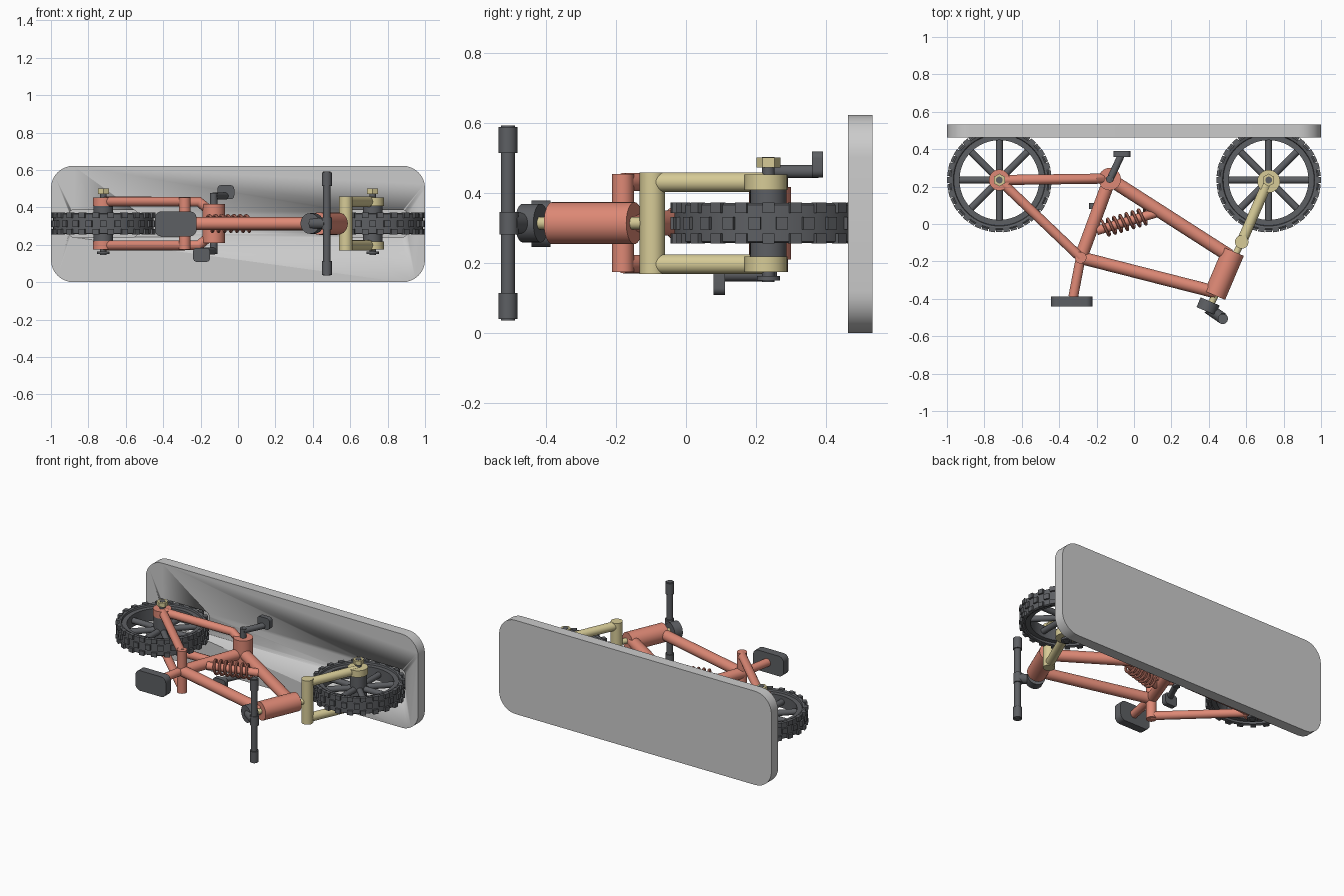
import bpy, bmesh
from math import cos, sin, pi, radians
from mathutils import Vector, Matrix

if "Cube" in bpy.data.objects:
    bpy.data.objects.remove(bpy.data.objects["Cube"])

M = 0.3135  # mid plane of the bicycle


def material(name, col):
    m = bpy.data.materials.new(name)
    m.diffuse_color = (*col, 1)
    m.use_nodes = True
    m.node_tree.nodes["Principled BSDF"].inputs["Base Color"].default_value = m.diffuse_color
    return m


coral = material("coral", (0.73, 0.25, 0.18))
cream = material("cream", (0.68, 0.6, 0.31))
dark = material("dark_grey", (0.11, 0.115, 0.125))


def finish(name, bm, mat=None):
    bmesh.ops.recalc_face_normals(bm, faces=bm.faces[:])
    me = bpy.data.meshes.new(name)
    bm.to_mesh(me)
    bm.free()
    ob = bpy.data.objects.new(name, me)
    bpy.context.collection.objects.link(ob)
    if mat:
        me.materials.append(mat)
    smooth(ob)
    return ob


def smooth(ob):
    bpy.ops.object.select_all(action='DESELECT')
    ob.select_set(True)
    bpy.context.view_layer.objects.active = ob
    bpy.ops.object.shade_smooth_by_angle(angle=radians(35))


def add_cyl(bm, a, b, r, seg=32):
    a, b = Vector(a), Vector(b)
    d = b - a
    mat = Matrix.Translation((a + b) / 2) @ d.to_track_quat('Z', 'Y').to_matrix().to_4x4()
    bmesh.ops.create_cone(bm, cap_ends=True, segments=seg, radius1=r, radius2=r,
                          depth=d.length, matrix=mat)


def tube(name, a, b, r, mat, seg=32):
    bm = bmesh.new()
    add_cyl(bm, a, b, r, seg)
    return finish(name, bm, mat)


def pin(name, x, y, z0, z1, r, mat, seg=32):
    return tube(name, (x, y, z0), (x, y, z1), r, mat, seg)


def path(name, pts, r, mat, res=4):
    cu = bpy.data.curves.new(name, 'CURVE')
    cu.dimensions = '3D'
    cu.bevel_depth, cu.bevel_resolution, cu.use_fill_caps = r, res, True
    sp = cu.splines.new('POLY')
    sp.points.add(len(pts) - 1)
    for p, q in zip(sp.points, pts):
        p.co = (*q, 1)
    cu.materials.append(mat)
    ob = bpy.data.objects.new(name, cu)
    bpy.context.collection.objects.link(ob)
    bpy.ops.object.select_all(action='DESELECT')
    ob.select_set(True)
    bpy.context.view_layer.objects.active = ob
    bpy.ops.object.convert(target='MESH')
    smooth(bpy.context.object)


def slab(name, lo, hi, radius, mat=None):
    """Box whose four edges along y are rounded."""
    bm = bmesh.new()
    lo, hi = Vector(lo), Vector(hi)
    bmesh.ops.create_cube(bm, size=1, matrix=Matrix.Translation((lo + hi) / 2)
                          @ Matrix.Diagonal((*(hi - lo), 1)))
    es = [e for e in bm.edges if abs(e.verts[0].co.y - e.verts[1].co.y) > 1e-4]
    bmesh.ops.bevel(bm, geom=es, offset=radius, segments=8, profile=0.5, affect='EDGES')
    return finish(name, bm, mat)


# Display plate with a recess for each wheel
plate = slab("plate", (-1, 0.462, 0), (1, 0.532, 0.622), 0.12)
for x in (-0.72, 0.72):
    cut = slab("slot_cutter", (x - 0.185, 0.40, 0.24), (x + 0.185, 0.517, 0.387), 0.03)
    cut.hide_render = True
    mod = plate.modifiers.new("slot", 'BOOLEAN')
    mod.operation, mod.object = 'DIFFERENCE', cut
    bpy.context.view_layer.objects.active = plate
    bpy.ops.object.modifier_apply(modifier=mod.name)
    bpy.data.objects.remove(cut)


def wheel(name, x, y):
    c = Vector((x, y, M))
    # Tyre and rim: revolved section
    half = [(0.213, 0.04), (0.243, 0.04), (0.246, 0.052), (0.26, 0.057), (0.268, 0.052)]
    prof = half + [(r, -z) for r, z in reversed(half)]
    bm = bmesh.new()
    n = 88
    rings = [[bm.verts.new(c + Vector((r * cos(2 * pi * i / n), r * sin(2 * pi * i / n), z)))
              for r, z in prof] for i in range(n)]
    for i in range(n):
        a, b = rings[i], rings[(i + 1) % n]
        for j in range(len(prof)):
            k = (j + 1) % len(prof)
            bm.faces.new((a[j], a[k], b[k], b[j]))
    finish(name + "_tyre", bm, dark)
    # Tread blocks in two rows
    bm = bmesh.new()
    for i in range(22):
        rot = Matrix.Translation(c) @ Matrix.Rotation(2 * pi * i / 22, 4, 'Z')
        for s in (-1, 1):
            bmesh.ops.create_cube(bm, size=1, matrix=rot @ Matrix.Translation((0.267, 0, s * 0.044))
                                  @ Matrix.Diagonal((0.026, 0.034, 0.029, 1)))
        bmesh.ops.create_cube(bm, size=1, matrix=rot @ Matrix.Rotation(pi / 22, 4, 'Z')
                              @ Matrix.Translation((0.267, 0, 0))
                              @ Matrix.Diagonal((0.024, 0.034, 0.035, 1)))
    finish(name + "_tread", bm, dark)
    # Spokes
    bm = bmesh.new()
    for i in range(8):
        d = Vector((cos(i * pi / 4), sin(i * pi / 4), 0))
        add_cyl(bm, c + d * 0.03, c + d * 0.225, 0.019, 20)
    finish(name + "_spokes", bm, dark)
    # Hub, axle and nuts
    pin(name + "_hub", x, y, M - 0.1, M + 0.1, 0.052, dark)
    pin(name + "_axle", x, y, 0.145, 0.502, 0.018, dark)
    pin(name + "_nut", x, y, 0.472, 0.5, 0.034, cream, 6)
    pin(name + "_washer", x, y, 0.15, 0.163, 0.033, dark)


wheel("rear_wheel", -0.72, 0.235)
wheel("front_wheel", 0.72, 0.235)

# Main frame
A, B = (-0.285, -0.18, M), (-0.13, 0.24, M)
tube("seat_tube", A, B, 0.035, coral)
tube("down_tube", B, (0.51, -0.17, M), 0.036, coral)
tube("top_tube", A, (0.44, -0.365, M), 0.034, coral)
tube("head_tube", (0.532, -0.147, M), (0.432, -0.382, M), 0.06, coral)
pin("bottom_bracket", -0.13, 0.24, 0.21, 0.417, 0.06, coral)
tube("seat_post", A, (-0.325, -0.39, M), 0.026, coral)
pin("stay_bridge", -0.285, -0.18, M - 0.14, M + 0.14, 0.031, coral)
slab("seat", (-0.445, -0.44, 0.245), (-0.222, -0.387, 0.378), 0.035, dark)

# Paired parts on both sides of the mid plane
for side, s in (("left", 1), ("right", -1)):
    z = M + s * 0.117
    path(side + "_chain_stay", [(-0.72, 0.235, z), (-0.21, 0.242, z), (-0.13, 0.243, M + s * 0.05)],
         0.027, coral)
    tube(side + "_seat_stay", (-0.72, 0.235, z), (-0.285, -0.18, z), 0.026, coral)
    pin(side + "_rear_dropout", -0.72, 0.235, z - 0.023, z + 0.023, 0.056, coral)
    tube(side + "_fork_leg", (0.567, -0.115, z), (0.72, 0.235, z), 0.028, cream)
    pin(side + "_front_dropout", 0.72, 0.228, z - 0.022, z + 0.022, 0.061, cream)
    # Handlebar grips
    pin(side + "_grip", 0.475, -0.508, M + s * 0.2, M + s * 0.274, 0.027, dark)
    # Cranks and pedals
    zc = M + s * 0.147
    ex, ey = -0.13 + s * 0.065, 0.235 + s * 0.14
    tube(side + "_crank", (-0.13, 0.235, zc), (ex, ey, zc), 0.019, dark)
    zs = sorted((M + s * 0.13, M + s * 0.205))
    slab(side + "_pedal", (ex - 0.045, ey - 0.016, zs[0]), (ex + 0.045, ey + 0.016, zs[1]), 0.02, dark)

# Crank axle
pin("crank_axle", -0.13, 0.24, 0.15, 0.477, 0.02, dark)

# Fork crown, steering tube and handlebar
pin("fork_crown", 0.576, -0.096, M - 0.145, M + 0.145, 0.036, cream)
tube("steering_tube", (0.576, -0.096, M), (0.40, -0.45, M), 0.018, cream)
tube("stem_clamp", (0.407, -0.414, M), (0.385, -0.466, M), 0.055, dark)
tube("stem", (0.395, -0.45, M), (0.475, -0.505, M), 0.03, dark)
pin("bar_clamp", 0.475, -0.505, M - 0.032, M + 0.032, 0.027, dark)
pin("handlebar", 0.475, -0.508, M - 0.278, M + 0.278, 0.02, dark)

# Shock absorber with coil spring
p, q = Vector((-0.2, -0.035, M)), Vector((0.12, 0.06, M))
tube("shock_body", p, q, 0.025, coral)
u = (q - p).normalized()
v, w = Vector((-u.y, u.x, 0)), Vector((0, 0, 1))
turns, per = 7, 20
path("shock_spring", [p + u * (0.04 + 0.24 * i / (turns * per))
                      + (v * cos(2 * pi * i / per) + w * sin(2 * pi * i / per)) * 0.043
                      for i in range(turns * per + 1)], 0.008, coral, 2)
